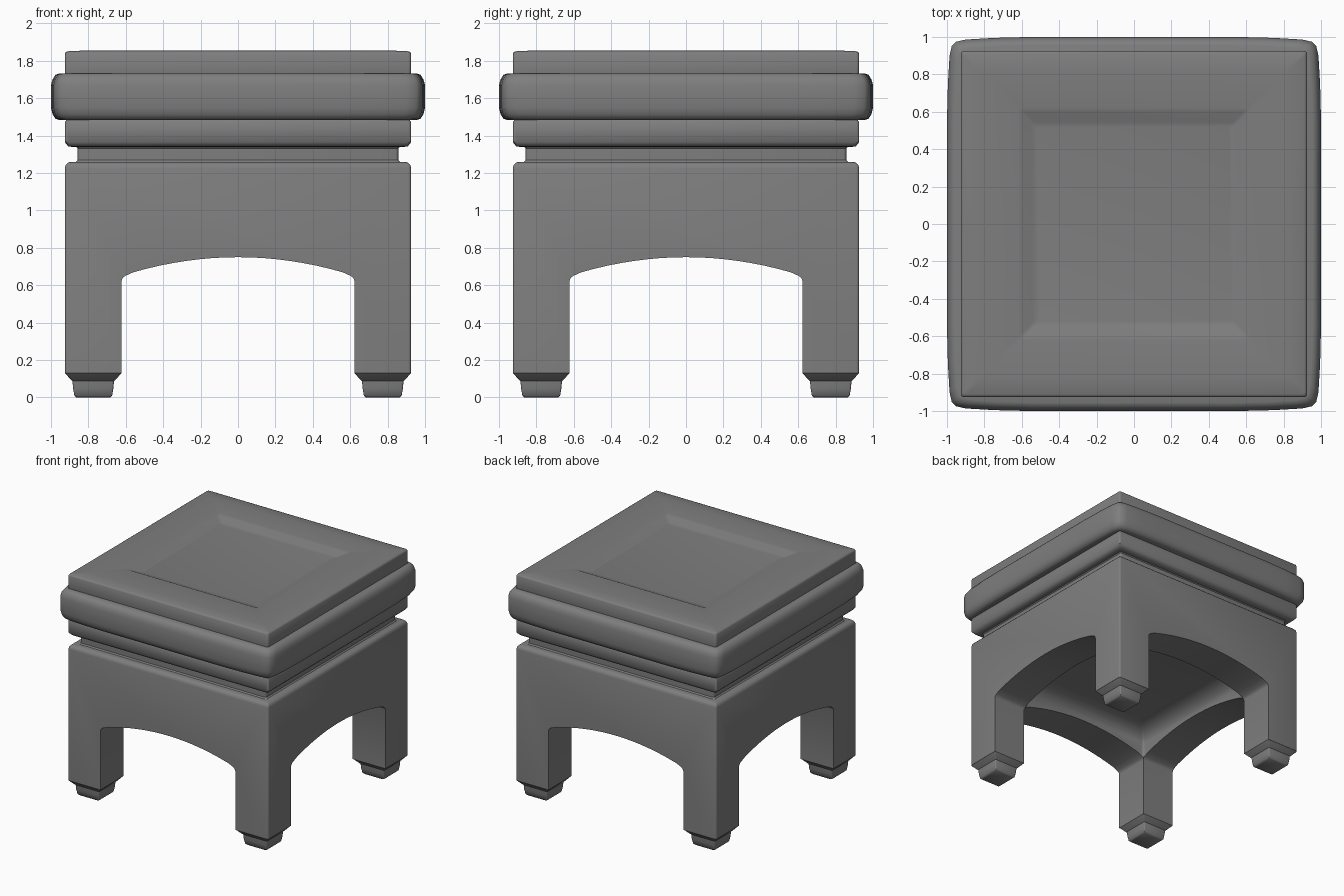
import bpy, bmesh, math

if "Cube" in bpy.data.objects:
    bpy.data.objects.remove(bpy.data.objects["Cube"])

grey = bpy.data.materials.new("dark_grey")
grey.diffuse_color = (.21, .21, .21, 1)
grey.use_nodes = True
grey.node_tree.nodes["Principled BSDF"].inputs["Base Color"].default_value = grey.diffuse_color


def finish(name, bm):
    bmesh.ops.recalc_face_normals(bm, faces=bm.faces)
    me = bpy.data.meshes.new(name)
    bm.to_mesh(me)
    bm.free()
    me.materials.append(grey)
    ob = bpy.data.objects.new(name, me)
    bpy.context.collection.objects.link(ob)
    return ob


def smooth(ob):
    bpy.ops.object.select_all(action='DESELECT')
    ob.select_set(True)
    bpy.context.view_layer.objects.active = ob
    bpy.ops.object.shade_smooth_by_angle(angle=math.radians(40))


def loft(name, rings):
    """Skin a list of equal-length point rings and cap both ends."""
    bm = bmesh.new()
    loops = [[bm.verts.new(p) for p in r] for r in rings]
    n = len(loops[0])
    for a, b in zip(loops, loops[1:]):
        for i in range(n):
            bm.faces.new((a[i], a[(i + 1) % n], b[(i + 1) % n], b[i]))
    bm.faces.new(loops[0])
    bm.faces.new(loops[-1])
    return finish(name, bm)


def square(half, z, cx, cy, r):
    """Square ring with a small rounded corner of radius r."""
    pts = []
    for k, (sx, sy) in enumerate(((1, 1), (-1, 1), (-1, -1), (1, -1))):
        for j in range(4):
            a = (k + j / 3) * math.pi / 2
            pts.append((cx + sx * (half - r) + r * math.cos(a),
                        cy + sy * (half - r) + r * math.sin(a), z))
    return pts


def slab(name, profile, cx=0, cy=0, r=.016):
    return loft(name, [square(h, z, cx, cy, r) for h, z in profile])


# Body: one block with arches through both directions and a hollow under the seat
body = slab("leg_frame", [(.926, .13), (.926, 1.225), (.921, 1.243), (.91, 1.255), (.895, 1.26)])

W = .623
right = [(W, -.1), (W, .622), (W - .006, .638), (W - .02, .65)]
curve = [(x, .75 - .1 * (x / W) ** 2) for x in [.56 - .07 * i for i in range(17)]]
arch = right + curve + [(-x, z) for x, z in reversed(right)]
cutters = [
    loft("arch_cutter_y", [[(x, y, z) for x, z in arch] for y in (-1.2, 1.2)]),
    loft("arch_cutter_x", [[(x, y, z) for y, z in arch] for x in (-1.2, 1.2)]),
    slab("hollow_cutter", [(.619, .4), (.619, .77), (.605, .805), (.57, .84), (.52, .862), (.47, .87)]),
]
for c in cutters:
    m = body.modifiers.new(c.name, 'BOOLEAN')
    m.operation = 'DIFFERENCE'
    m.solver = 'EXACT'
    m.object = c
    c.hide_render = True
bpy.context.view_layer.objects.active = body
for c in cutters:
    bpy.ops.object.modifier_apply(modifier=c.name)
    bpy.data.objects.remove(c)
smooth(body)

# Tapered feet
for sx, ns in ((-1, "left"), (1, "right")):
    for sy, nd in ((-1, "front"), (1, "back")):
        smooth(slab(f"{nd}_{ns}_foot",
                    [(.151, .13), (.117, .092), (.111, .088), (.108, .05),
                     (.101, .01), (.09, 0)], sx * .774, sy * .774, .01))

# Recessed neck and lower moulding
smooth(slab("neck", [(.87, 1.255), (.857, 1.27), (.857, 1.33), (.87, 1.345)]))
smooth(slab("lower_moulding",
            [(.88, 1.338), (.908, 1.343), (.926, 1.365), (.926, 1.47), (.915, 1.49)]))

# Seat band with slightly bowed sides
side = [(-.953, .974), (-.9, .986), (-.75, .995), (-.55, 1), (0, 1),
        (.55, 1), (.75, .995), (.9, .986), (.953, .974)]


def bowed(scale, z):
    pts = []
    for k in range(4):
        c, s = round(math.cos(k * math.pi / 2)), round(math.sin(k * math.pi / 2))
        pts += [((t * c + d * s) * scale, (t * s - d * c) * scale, z) for t, d in side]
    return pts


smooth(loft("seat_band", [bowed(s, z) for s, z in (
    (.955, 1.483), (.976, 1.49), (.992, 1.515), (1, 1.55),
    (1, 1.67), (.992, 1.7), (.976, 1.725), (.955, 1.733))]))

# Top panel with a shallow sunken square
smooth(slab("seat_top", [(.92, 1.7), (.926, 1.74), (.926, 1.836), (.921, 1.846),
                         (.91, 1.851), (.82, 1.855), (.62, 1.855), (.6, 1.851),
                         (.545, 1.825), (.52, 1.821)]))
